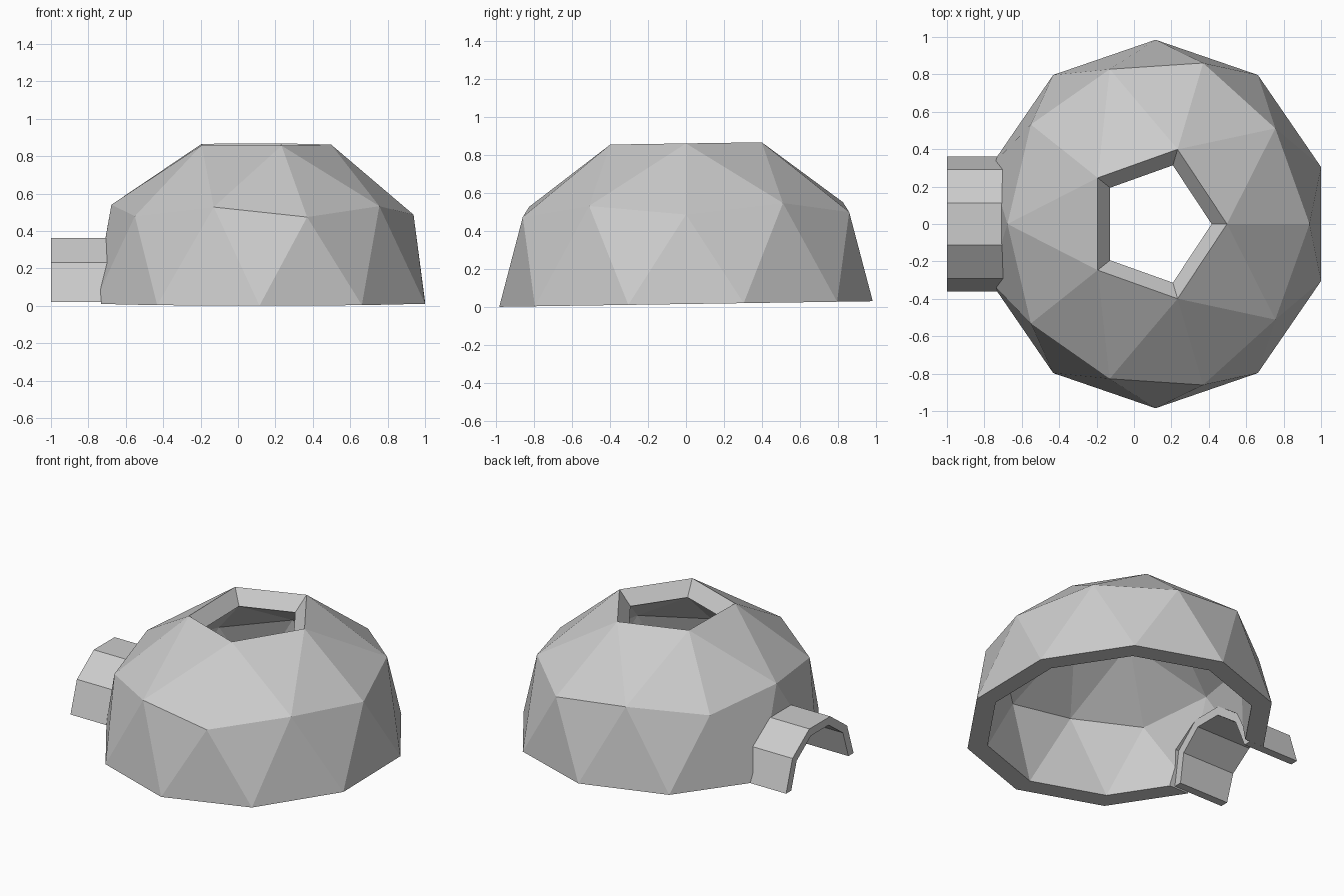
import bpy, bmesh
from math import sin, cos, radians

if "Cube" in bpy.data.objects:
    bpy.data.objects.remove(bpy.data.objects["Cube"])

CX = 0.115      # dome centre in x
TILT = 0.015    # base rises slightly towards the back


def finish(name, bm):
    bmesh.ops.recalc_face_normals(bm, faces=bm.faces)
    me = bpy.data.meshes.new(name)
    bm.to_mesh(me)
    bm.free()
    ob = bpy.data.objects.new(name, me)
    bpy.context.collection.objects.link(ob)
    return ob


def point(bm, r, deg, z, sx=0.91, sy=1.0):
    a = radians(deg)
    y = r * sin(a) * sy
    return bm.verts.new((CX + r * cos(a) * sx, y, z + TILT * y))


# One geodesic skin: open pentagon on top, ten-sided base
def skin(bm, top, hub, mid, base):
    T = [point(bm, top[0], 72 * k, top[1]) for k in range(5)]
    M = [point(bm, *((hub if j % 2 == 0 else mid)[:1]), 36 * j,
               (hub if j % 2 == 0 else mid)[1]) for j in range(10)]
    B = [point(bm, base[0], 18 + 36 * j, base[1], 0.945) for j in range(10)]
    for k in range(5):
        h, n, p = 2 * k, (2 * k + 1) % 10, (2 * k - 1) % 10
        bm.faces.new((T[k], M[p], M[h]))
        bm.faces.new((T[k], M[h], M[n]))
        bm.faces.new((T[k], M[n], T[(k + 1) % 5]))
    for j in range(10):
        bm.faces.new((M[j], B[j - 1], B[j]))
        bm.faces.new((M[j], B[j], M[(j + 1) % 10]))
    return T, B


# Thick dome wall: outer and inner skins joined at the two rims
bm = bmesh.new()
To, Bo = skin(bm, (0.42, 0.862), (0.905, 0.487), (0.87, 0.54), (0.985, 0.015))
Ti, Bi = skin(bm, (0.33, 0.77), (0.79, 0.43), (0.76, 0.475), (0.855, 0.015))
for o, i in ((To, Ti), (Bo, Bi)):
    n = len(o)
    for k in range(n):
        m = (k + 1) % n
        bm.faces.new((o[k], o[m], i[m], i[k]))
dome = finish("dome", bm)


def arch(r):
    return [(r * cos(radians(36 * k)), 0.02 + r * sin(radians(36 * k))) for k in range(6)]


# Prism along x; the inner end follows the dome's sloping inside wall
def prism(name, profile, x0, x1):
    bm = bmesh.new()
    a = [bm.verts.new((x0, y, z)) for y, z in profile]
    b = [bm.verts.new((x1(z), y, z)) for y, z in profile]
    n = len(a)
    for k in range(n):
        m = (k + 1) % n
        bm.faces.new((a[k], a[m], b[m], b[k]))
    h = n // 2
    for ring in (a, b):
        if name == "entrance_tunnel":
            for k in range(h - 1):
                bm.faces.new((ring[k], ring[k + 1], ring[n - 2 - k], ring[n - 1 - k]))
        else:
            bm.faces.new(ring)
    return finish(name, bm)


# Entrance tunnel: half a ten-sided tube
prism("entrance_tunnel", arch(0.36) + arch(0.305)[::-1], -1.0,
      lambda z: -0.63 + 0.13 * z)

# Doorway cut through the dome wall
cutter = prism("doorway_cutter", arch(0.358) + [(-0.358, -0.2), (0.358, -0.2)],
               -1.3, lambda z: -0.3)
cutter.hide_render = True
cutter.hide_viewport = True
cut = dome.modifiers.new("doorway", "BOOLEAN")
cut.operation = "DIFFERENCE"
cut.solver = "EXACT"
cut.object = cutter
